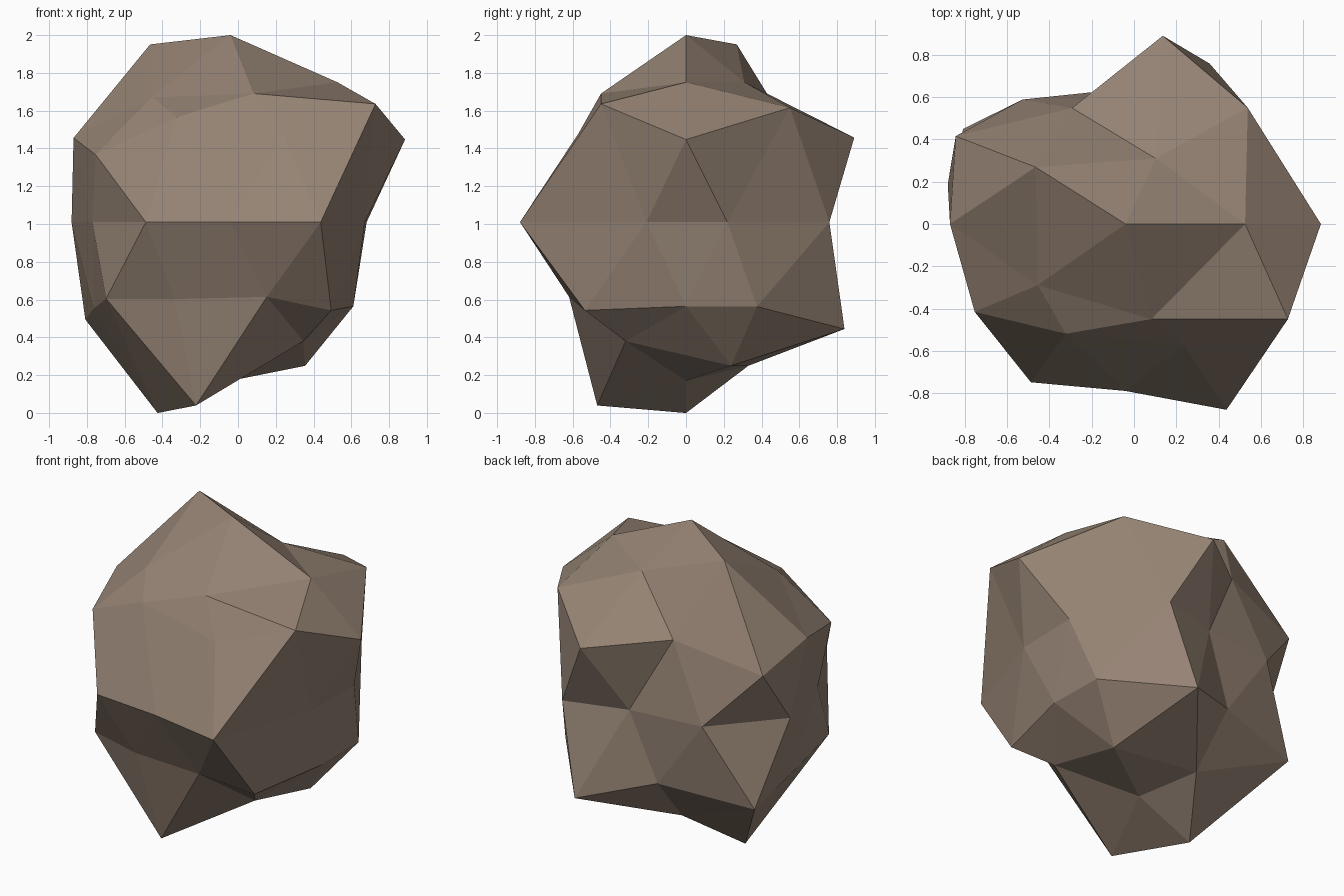
import bpy
import bmesh
from math import cos, sin, radians
from mathutils import Vector

# Remove the default cube only
default_cube = bpy.data.objects.get("Cube")
if default_cube:
    bpy.data.objects.remove(default_cube, do_unlink=True)

# Rock stone material
stone = bpy.data.materials.new("warm_grey_stone")
stone_colour = (0.30, 0.226, 0.173, 1)
stone.use_nodes = True
stone.diffuse_color = stone_colour
shader = next(n for n in stone.node_tree.nodes if n.type == 'BSDF_PRINCIPLED')
shader.inputs["Base Color"].default_value = stone_colour
shader.inputs["Roughness"].default_value = 0.9

# Regular faceted ball that the rock is chipped from
bm = bmesh.new()
bmesh.ops.create_icosphere(bm, subdivisions=2, radius=1)
corners = [(v, v.co.copy()) for v in bm.verts]


def chip_ring(elevation, first_angle, chips):
    """Shift one ring of corners, counter-clockwise, by hundredths of a unit."""
    for i, chip in enumerate(chips):
        angle = radians(first_angle + i * 360 / len(chips))
        tilt = radians(elevation)
        aim = Vector((cos(tilt) * cos(angle), cos(tilt) * sin(angle), sin(tilt)))
        corner, start = min(corners, key=lambda c: (c[1] - aim).length)
        corner.co = start + Vector(chip).to_3d() / 100


# Crown of the rock
chip_ring(90, 0, [(0, 0, -1)])
chip_ring(58.3, 0, [(4, 0, -11), (-2, -19, -11), (0, -4, 9),
                    (1, 2, -19), (-4, 5, -17)])

# Shoulders
chip_ring(26.6, 0, [(3, 0, -1), (-10, 4, 0), (-8, -11, -10),
                    (1, 11, -9), (0, 28, 2)])
chip_ring(31.7, 36, [(-11, 5, 8), (1, -26, -4), (2, 0, -8),
                     (-2, 29, 3), (8, 5, 10)])

# Waist, which stays level
chip_ring(0, 18, [(-23, -9), (-19, -5), (0, -36), (10, -22), (11, -12),
                  (22, 6), (14, 6), (0, 21), (-11, -7), (-24, 10)])

# Lower flanks
chip_ring(-31.7, 0, [(-20, 0, 8), (-1, 3, -4), (-8, -5, 1),
                     (3, 3, 12), (-7, 19, 13)])
chip_ring(-26.6, 36, [(-8, -15, 0), (10, -25, 0), (17, 0, -1),
                      (-2, 28, 4), (-19, -1, -2)])

# Underside
chip_ring(-58.3, 36, [(-3, -7, 9), (0, -17, 9), (14, 0, -16),
                      (-2, 3, -12), (-4, -1, 22)])
chip_ring(-90, 0, [(0, 0, 16)])

# Stand the rock on the ground, centred
bmesh.ops.translate(bm, verts=bm.verts, vec=(-0.04, 0, 1.01))
bmesh.ops.recalc_face_normals(bm, faces=bm.faces)
for face in bm.faces:
    face.smooth = False

mesh = bpy.data.meshes.new("rock")
bm.to_mesh(mesh)
bm.free()
mesh.materials.append(stone)
rock = bpy.data.objects.new("rock", mesh)
bpy.context.collection.objects.link(rock)
